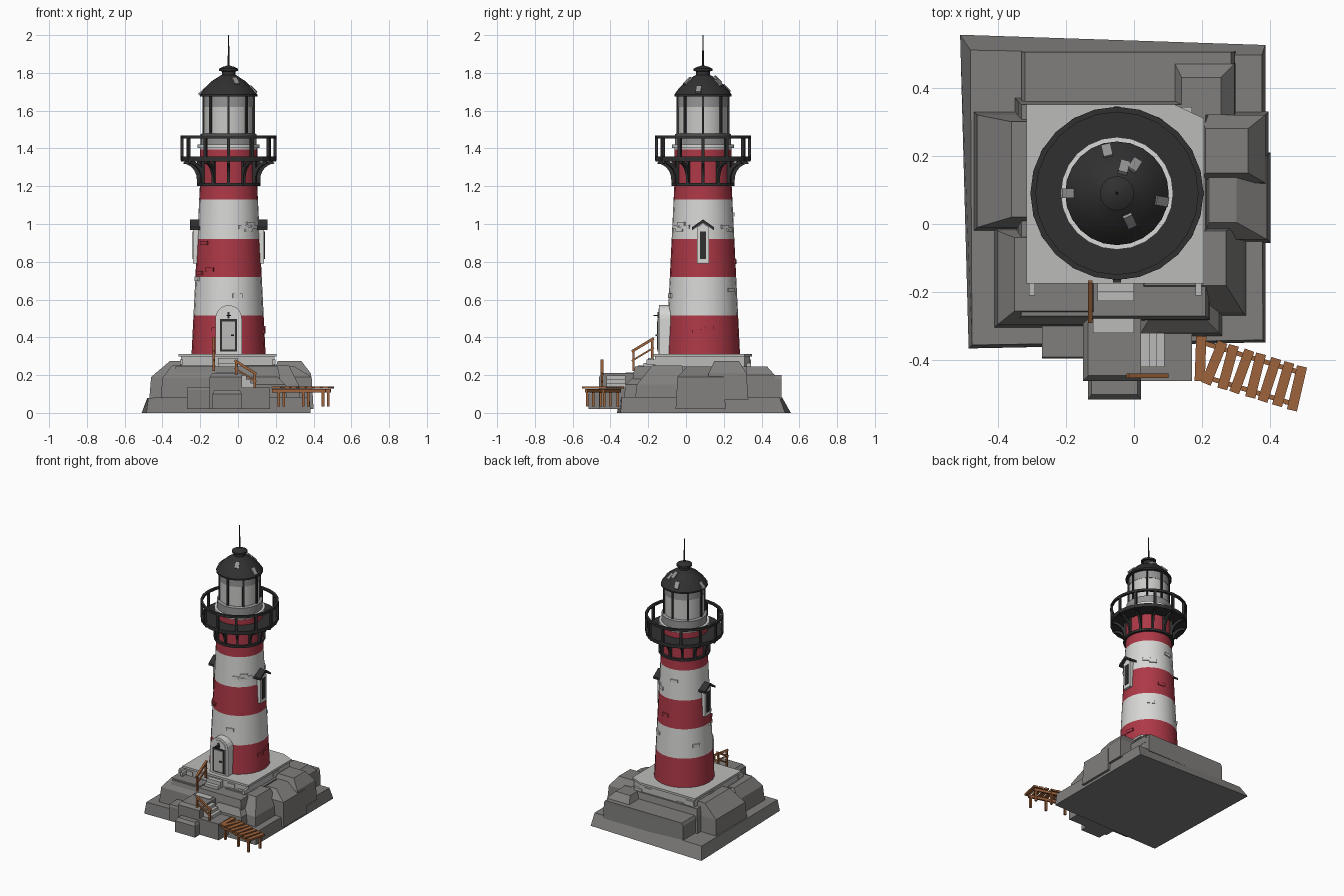
import bpy, bmesh, math
from mathutils import Matrix, Vector

if "Cube" in bpy.data.objects:
    bpy.data.objects.remove(bpy.data.objects["Cube"])

def material(name, r, g, b):
    m = bpy.data.materials.new(name)
    m.diffuse_color = (r, g, b, 1)
    m.use_nodes = True
    m.node_tree.nodes["Principled BSDF"].inputs["Base Color"].default_value = m.diffuse_color
    return m

WHITE = material("white paint", .68, .68, .67)
RED = material("red paint", .42, .040, .062)
ROCK = material("grey rock", .215, .21, .205)
STONE = material("pale stone", .50, .50, .49)
BLACK = material("black iron", .030, .030, .031)
WOOD = material("brown wood", .34, .125, .045)
GLASS = material("lantern glass", .58, .58, .57)
GREY = material("grey metal", .30, .30, .30)

AXIS = Matrix.Translation((-.05, .09, 0))          # tower axis

# ---------- helpers: a piece is (verts, faces) ----------
def loft(rings, cap=True, loop=False):
    n, k = len(rings[0]), len(rings)
    v = [Vector(p) for r in rings for p in r]
    f = []
    for i in range(k if loop else k - 1):
        a, b = i * n, (i + 1) % k * n
        f += [(a + j, a + (j + 1) % n, b + (j + 1) % n, b + j) for j in range(n)]
    if cap and not loop:
        f += [tuple(range(n))[::-1], tuple(range((k - 1) * n, k * n))]
    return v, f

def rect(x0, x1, y0, y1, z):
    return [(x0, y0, z), (x1, y0, z), (x1, y1, z), (x0, y1, z)]

def box(x0, x1, y0, y1, z0, z1):
    return loft([rect(x0, x1, y0, y1, z0), rect(x0, x1, y0, y1, z1)])

def move(piece, m):
    return [m @ p for p in piece[0]], piece[1]

def beam(p, q, w, h=None):
    p, d = Vector(p), Vector(q) - Vector(p)
    h = h or w
    m = Matrix.Translation(p) @ d.to_track_quat('Z', 'Y').to_matrix().to_4x4()
    return move(box(-w / 2, w / 2, -h / 2, h / 2, 0, d.length), m)

def lathe(profile, n=24, loop=False):
    rings = [[(r * math.cos(2 * math.pi * j / n), r * math.sin(2 * math.pi * j / n), z)
              for j in range(n)] for r, z in profile]
    return move(loft(rings, loop=loop), AXIS)

def extrude_x(profile, x0, x1):                     # profile in (y, z)
    return loft([[(x, y, z) for y, z in profile] for x in (x0, x1)])

def polar(piece, degrees):                          # +x becomes outward from tower
    return move(piece, AXIS @ Matrix.Rotation(math.radians(degrees), 4, 'Z'))

def make(name, pieces, *mats, rule=None, smooth=False):
    v, f = [], []
    for pv, pf in pieces:
        f += [tuple(i + len(v) for i in face) for face in pf]
        v += pv
    me = bpy.data.meshes.new(name)
    me.from_pydata([tuple(p) for p in v], [], f)
    bm = bmesh.new()
    bm.from_mesh(me)
    bmesh.ops.recalc_face_normals(bm, faces=bm.faces)
    bm.to_mesh(me)
    bm.free()
    for m in mats:
        me.materials.append(m)
    if rule:
        for p in me.polygons:
            p.material_index = rule(p.center)
    ob = bpy.data.objects.new(name, me)
    bpy.context.collection.objects.link(ob)
    if smooth:
        bpy.ops.object.select_all(action='DESELECT')
        ob.select_set(True)
        bpy.context.view_layer.objects.active = ob
        bpy.ops.object.shade_smooth_by_angle(angle=math.radians(30))
    return ob

def rock(name, x0, x1, y0, y1, z0, zs, z1, l=0, r=0, f=0, b=0, flare=.01):
    """Block with a shoulder at zs and a top inset on each side."""
    make(name, [loft([rect(x0 - flare, x1 + flare, y0 - flare, y1 + flare, z0),
                      rect(x0, x1, y0, y1, zs),
                      rect(x0 + l, x1 - r, y0 + f, y1 - b, z1)])], ROCK)

# ---------- rock island ----------
make("rock_slab", [loft([
    [(-.485, -.365, 0), (.385, -.347, 0), (.385, .525, 0), (-.51, .555, 0)],
    [(-.475, -.355, .08), (.378, -.34, .085), (.375, .495, .085), (-.48, .51, .08)]])], ROCK)
rock("rock_core", -.34, .22, -.28, .36, .07, .2, .245, .01, .01, .01, .01)
rock("left_rock", -.46, -.28, -.01, .32, .07, .19, .275, .10, 0, .03, .02)
rock("front_left_rock", -.40, -.10, -.295, -.02, .07, .185, .25, .05, .02, .04, .02)
rock("front_low_rock", -.27, -.13, -.395, -.28, .02, .12, .135, 0, 0, .005, 0, 0)
rock("front_stair_rock", -.15, .02, -.46, -.27, .02, .19, .21, .015, 0, .015, 0, 0)
rock("front_foot_rock", -.135, .02, -.515, -.44, .02, .10, .12, .01, .01, .015, 0, 0)
rock("landing_rock", .01, .17, -.46, -.31, .02, .125, .135, 0, 0, 0, 0, 0)
rock("front_right_rock", .0, .32, -.26, .0, .07, .15, .25, .03, .05, .08, .02)
rock("front_wedge_rock", .02, .25, -.32, -.2, .07, .15, .2, .03, .05, .05, .02)
rock("right_rock", .2, .39, -.045, .20, .02, .19, .245, .02, .09, .05, .03)
rock("right_back_rock", .19, .385, .12, .32, .07, .21, .275, .02, .05, .03, .04)
rock("back_rock", -.33, .295, .3, .505, .07, .18, .2, .01, .01, .01, 0, .002)
rock("back_right_rock", .12, .295, .32, .47, .15, .2, .245, .02, .04, 0, .04, .002)

# ---------- stone platform ----------
def plan(e, z):
    return [(-.315 - e, -.175 - e, z), (.205 + e, -.175 - e, z), (.205 + e, .31, z),
            (.12, .35 + e, z), (-.315 - e, .35 + e, z)]
make("platform", [loft([plan(-.012, .18), plan(-.012, .302)]),
                  loft([plan(0, .298), plan(0, .313)])], STONE)
bricks = []
for u, z in ((-.27, .27), (-.19, .24), (.06, .27), (.14, .25)):
    bricks.append(box(u - .03, u + .03, -.168, -.15, z - .013, z + .013))
    bricks.append(box(u - .03, u + .03, .32, .343, z - .013, z + .013))
    bricks.append(box(-.308, -.29, u + .06, u + .12, z - .013, z + .013))
    bricks.append(box(.18, .198, u + .06, u + .12, z - .013, z + .013))
make("platform_bricks", bricks, STONE)

# ---------- steps ----------
make("upper_steps", [box(-.107, 0, -.2 - .026 * i, -.17, .18, .29 - .026 * i) for i in range(4)]
     + [box(-.12, .0, -.32, -.27, .18, .215)], STONE)
make("lower_steps", [box(.0, .045 + .022 * i, -.42, -.32, .1, .197 - .02 * i) for i in range(3)], STONE)

# ---------- tower with stripes ----------
def stripe(z):
    return 0 if z < .515 or .72 < z < .92 or 1.13 < z < 1.395 else 1
def radius(z):
    return .196 - .044 * min(1, (z - .31) / .89)
levels = (.31, .515, .72, .92, 1.13, 1.2, 1.395, 1.42)
make("tower", [lathe([(radius(z), z) for z in levels])], RED, WHITE,
     rule=lambda c: stripe(c.z), smooth=True)
wall_bricks = []
for a, z in ((-62, .985), (-45, 1.0), (-50, .972), (-35, .985), (-75, .62), (-110, .44), (-150, .74),
             (-160, .71), (-140, .9), (45, .985), (60, .97), (55, .65), (10, .45), (-10, .43),
             (100, 1.05), (150, .6), (-125, .76), (80, .8)):
    r = radius(z)
    wall_bricks.append(polar(box(r - .02, r + .005, -.026, .026, z - .011, z + .011), a))
make("wall_bricks", wall_bricks, RED, WHITE, rule=lambda c: stripe(c.z))

# ---------- door ----------
def arch(w, z0, spring):
    return [(-w, z0), (w, z0)] + [(w * math.cos(t * math.pi / 10), spring + w * math.sin(t * math.pi / 10))
                                  for t in range(11)]
make("door_surround", [polar(extrude_x(arch(.07, .31, .50), .14, .232), -90),
                       polar(extrude_x(arch(.053, .31, .50), .2, .236), -90)], WHITE)
make("door_frame", [polar(box(.22, .240, -.046, .046, .325, .497), -90)], BLACK)
make("door_leaf", [polar(box(.22, .243, -.034, .034, .335, .485), -90)], STONE)
make("door_fittings", [polar(p, -90) for p in (
    box(.24, .252, .012, .03, .408, .415), box(.23, .242, -.005, .005, .50, .535),
    box(.235, .262, -.012, .012, .512, .519))], BLACK)

# ---------- side windows ----------
gable = [(-.058, .968), (0, 1.006), (.058, .968), (.058, .983), (0, 1.024), (-.058, .983)]
for side, a in (("right", 0), ("left", 180)):
    make(side + "_window_frame", [polar(extrude_x(
        [(-.033, .79), (.033, .79), (.033, .98), (0, 1.005), (-.033, .98)], .13, .188), a)], WHITE)
    make(side + "_window_pane", [polar(box(.17, .192, -.017, .017, .815, .96), a)], BLACK)
    make(side + "_window_roof", [polar(extrude_x(gable, .14, .205), a)], BLACK)

# ---------- gallery ----------
make("gallery_deck", [lathe([(.14, 1.332), (.252, 1.332), (.252, 1.357), (.14, 1.357)], loop=True),
                      lathe([(.14, 1.2), (.168, 1.2), (.168, 1.216), (.14, 1.216)], loop=True)], BLACK)
supports, posts = [], []
curve = [(.244 - .076 * math.cos(t), 1.235 + .085 * math.sin(t))
         for t in [i * math.pi / 12 for i in range(7)]]
for i in range(12):
    a = 30 * i
    supports.append(polar(box(.145, .168, -.007, .007, 1.2, 1.335), a))
    outline = [(r, -.006, z) for r, z in curve] + [(.244, -.006, 1.335), (.16, -.006, 1.335), (.16, -.006, 1.235)]
    inner = [(r - .013, -.006, z + .013) for r, z in curve]
    strip = [[(r, y, z) for r, y, z in
              ((o[0], -.007, o[2]), (o[0], .007, o[2]), (n[0], .007, n[2]), (n[0], -.007, n[2]))]
             for o, n in zip(outline, inner)]
    supports.append(polar(loft(strip), a))
    posts.append(polar(box(.238, .254, -.008, .008, 1.335, 1.46), a))
make("gallery_brackets", supports, BLACK)
make("gallery_railing", posts + [lathe([(.238, 1.452), (.254, 1.452), (.254, 1.468), (.238, 1.468)],
                                       loop=True)], BLACK)

# ---------- lantern room ----------
make("lantern_trim", [lathe([(.165, 1.402), (.165, 1.422)])], WHITE, smooth=True)
make("lantern_base", [lathe([(.148, 1.42), (.148, 1.475), (.138, 1.48)])], GREY, smooth=True)
make("lantern_glass", [lathe([(.130, 1.47), (.130, 1.625)])], GLASS, smooth=True)
make("lantern_top_band", [lathe([(.132, 1.62), (.132, 1.69)])], GREY, smooth=True)
make("lantern_bars", [polar(box(.125, .139, -.006, .006, 1.42, 1.69), 45 * i + 0) for i in range(8)], BLACK)

# ---------- roof, cap and spire ----------
dome = [(.13, 1.675), (.152, 1.675), (.152, 1.685), (.128, 1.718), (.088, 1.757), (.04, 1.788)]
make("roof", [lathe(dome)], BLACK, smooth=True)
make("roof_cap", [lathe([(.036, 1.78), (.036, 1.808), (.05, 1.81), (.05, 1.822), (.03, 1.832), (.01, 1.838)])],
     BLACK, smooth=True)
make("spire", [lathe([(.005, 1.83), (.003, 2.0)], 8)], BLACK)
patches = []
for a, r, z in ((180, .142, 1.702), (103, .13, 1.719), (75, .082, 1.764), (58, .10, 1.748),
                (-10, .135, 1.713), (-65, .092, 1.756)):
    tilt = Matrix.Translation((r, 0, z)) @ Matrix.Rotation(math.radians(44), 4, 'Y')
    patches.append(polar(move(box(-.026, .022, -.014, .014, -.008, .004), tilt), a))
make("roof_patches", patches, GREY)

# ---------- wooden handrails ----------
def handrail(name, p, q, drop):
    p, q, parts = Vector(p), Vector(q), []
    down = Vector((0, 0, -drop))
    for t in (.08, .92):
        s = p.lerp(q, t)
        parts.append(beam(s, s + down, .012))
    make(name, parts + [beam(p, q, .014), beam(p + down * .45, q + down * .45, .009)], WOOD)
handrail("upper_handrail", (-.128, -.17, .395), (-.128, -.287, .325), .11)
handrail("lower_handrail", (-.018, -.445, .278), (.098, -.445, .205), .09)

# ---------- jetty ----------
planks, frame = [], []
start, end = Vector((.195, -.395, .134)), Vector((.478, -.482, .134))
for i in range(8):
    c = start.lerp(end, i / 7)
    turn = Matrix.Rotation(math.radians(-(2, 22, 15, 20, 14, 18, 16, 13)[i]), 4, 'Z')
    planks.append(move(box(-.015, .015, -.066, .066, -.006, .007), Matrix.Translation(c) @ turn))
make("jetty_planks", planks, WOOD)
for off in (-.045, .045):
    o = Vector((off * .3, off, -.016))
    frame.append(beam(start + o, end + o, .014, .018))
    for t in (.12, .58, .95):
        s = start.lerp(end, t) + o
        frame.append(beam(s, (s.x, s.y, .035), .014))
make("jetty_frame", frame, WOOD)
